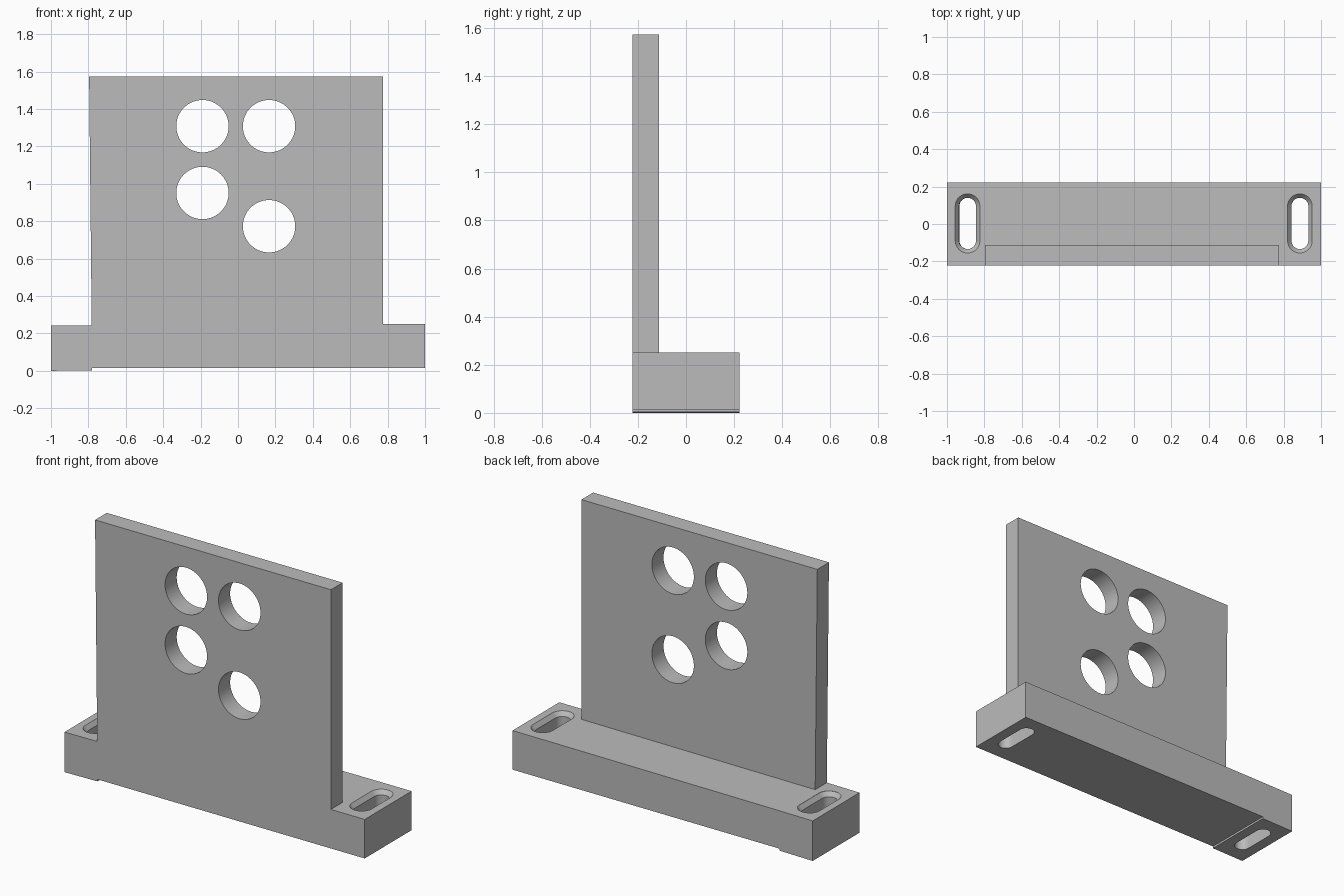
import bpy, bmesh, math

if "Cube" in bpy.data.objects:
    bpy.data.objects.remove(bpy.data.objects["Cube"], do_unlink=True)

grey = bpy.data.materials.new("plain grey")
grey.use_nodes = True
grey.diffuse_color = (0.5, 0.5, 0.5, 1)
grey.node_tree.nodes["Principled BSDF"].inputs["Base Color"].default_value = (0.5, 0.5, 0.5, 1)


def loft(name, rings):
    """Closed solid through matching rings of 3D points."""
    bm = bmesh.new()
    loops = [[bm.verts.new(p) for p in ring] for ring in rings]
    n = len(loops[0])
    for a, b in zip(loops, loops[1:]):
        for i in range(n):
            j = (i + 1) % n
            bm.faces.new((a[i], a[j], b[j], b[i]))
    bm.faces.new(loops[0])
    bm.faces.new(loops[-1])
    bmesh.ops.recalc_face_normals(bm, faces=bm.faces)
    mesh = bpy.data.meshes.new(name)
    bm.to_mesh(mesh)
    bm.free()
    mesh.materials.append(grey)
    obj = bpy.data.objects.new(name, mesh)
    bpy.context.collection.objects.link(obj)
    return obj


def extrude_y(name, profile, y0, y1):
    return loft(name, [[(x, y, z) for x, z in profile] for y in (y0, y1)])


def stadium(cx, cy, half_width, half_length, z, segments=24):
    """Slot outline with round ends along y."""
    points = []
    for end, start in ((1, 0), (-1, math.pi)):
        for i in range(segments + 1):
            a = start + math.pi * i / segments
            points.append((cx + half_width * math.cos(a),
                           cy + end * (half_length - half_width) + half_width * math.sin(a), z))
    return points


def cut(target, cutters):
    for cutter in cutters:
        mod = target.modifiers.new("cut", 'BOOLEAN')
        mod.operation = 'DIFFERENCE'
        mod.solver = 'EXACT'
        mod.object = cutter
    bpy.ops.object.select_all(action='DESELECT')
    target.select_set(True)
    bpy.context.view_layer.objects.active = target
    for mod in list(target.modifiers):
        bpy.ops.object.modifier_apply(modifier=mod.name)
    for cutter in cutters:
        bpy.data.objects.remove(cutter, do_unlink=True)
    bpy.ops.object.shade_smooth_by_angle(angle=math.radians(25))


# Base bar with the slightly lower, tilted right foot
base = extrude_y("base_bar", [(-1, 0), (-0.78, 0.003), (-0.78, 0.015), (1, 0.015),
                              (1, 0.25), (0.775, 0.25), (-0.782, 0.243), (-1, 0.241)],
                 -0.223, 0.223)

# Mounting slots with a chamfered upper rim
slots = []
for cx, top, lean in ((-0.89, 0.2415, 0.0025), (0.887, 0.25, 0)):
    slots.append(loft("slot_cutter", [
        stadium(cx + lean, 0.003, 0.045, 0.137, -0.1),
        stadium(cx, 0.003, 0.045, 0.137, top - 0.025),
        stadium(cx, 0.003, 0.066, 0.158, top),
        stadium(cx, 0.003, 0.066, 0.158, top + 0.1)]))
cut(base, slots)

# Upright plate
plate = extrude_y("upright_plate", [(-0.782, 0.243), (0.775, 0.25),
                                    (0.775, 1.573), (-0.796, 1.573)], -0.223, -0.112)

# Four round holes through the plate
holes = []
for cx, cz in ((-0.19, 1.308), (0.166, 1.308), (-0.19, 0.951), (0.166, 0.773)):
    circle = [(cx + 0.14 * math.cos(math.tau * i / 64),
               cz + 0.14 * math.sin(math.tau * i / 64)) for i in range(64)]
    holes.append(extrude_y("hole_cutter", circle, -0.4, 0.1))
cut(plate, holes)
